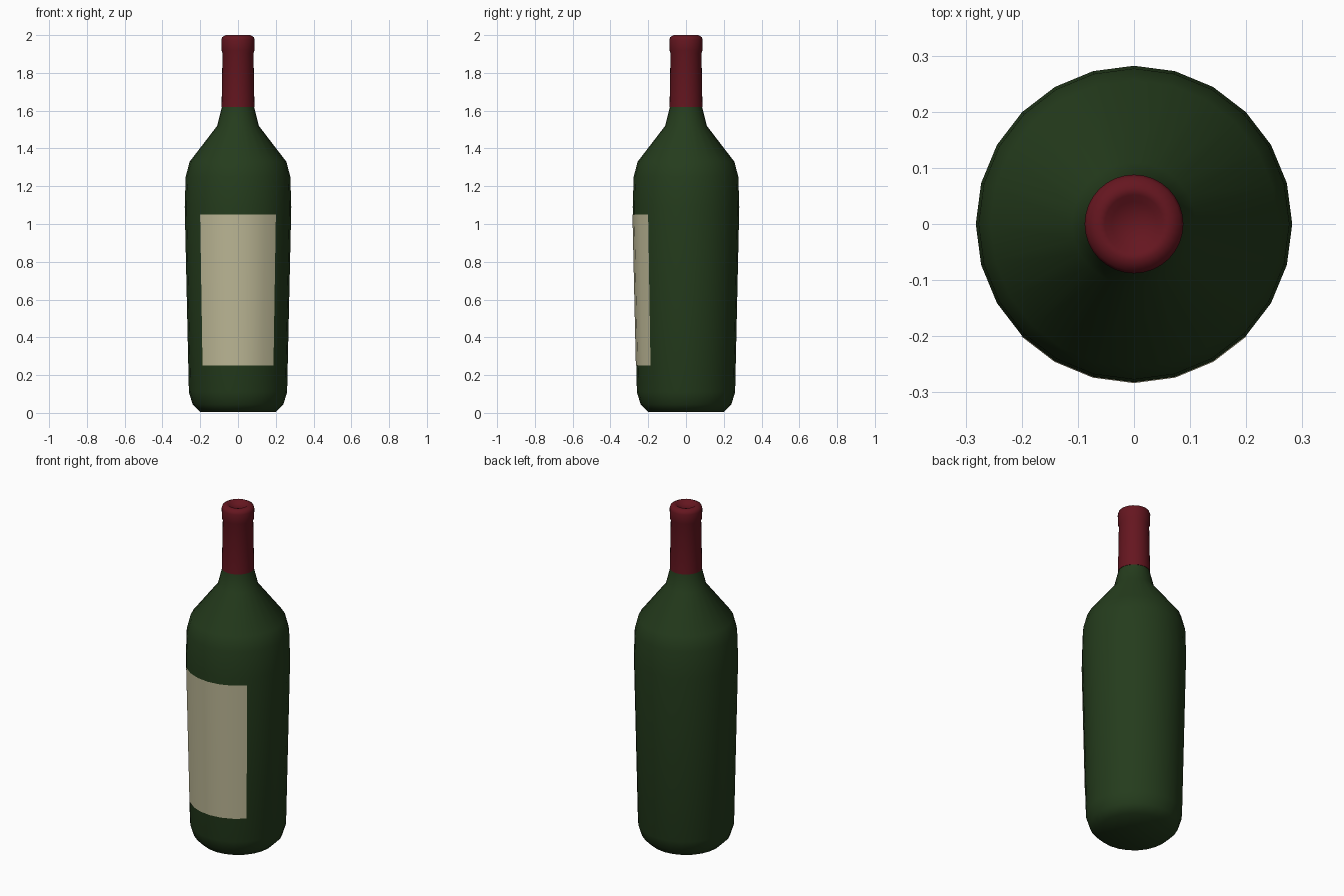
import bpy, bmesh, math

if "Cube" in bpy.data.objects:
    bpy.data.objects.remove(bpy.data.objects["Cube"])

SEG = 24


def material(name, color):
    m = bpy.data.materials.new(name)
    m.diffuse_color = (*color, 1)
    m.use_nodes = True
    m.node_tree.nodes["Principled BSDF"].inputs["Base Color"].default_value = m.diffuse_color
    return m


def revolve(name, profile, mat, start=0.0, sweep=360.0, steps=SEG, angle=40):
    """Spin an (r, z) profile around z; r = 0 ends become poles."""
    bm = bmesh.new()
    full = sweep >= 360
    rows = []
    for r, z in profile:
        if r == 0:
            rows.append([bm.verts.new((0, 0, z))])
            continue
        row = []
        for i in range(steps if full else steps + 1):
            a = math.radians(start + sweep * i / steps)
            row.append(bm.verts.new((r * math.cos(a), r * math.sin(a), z)))
        rows.append(row)
    for lo, hi in zip(rows, rows[1:]):
        for i in range(steps):
            j = (i + 1) % steps if full else i + 1
            if len(lo) == 1:
                bm.faces.new((lo[0], hi[j], hi[i]))
            elif len(hi) == 1:
                bm.faces.new((lo[i], lo[j], hi[0]))
            else:
                bm.faces.new((lo[i], lo[j], hi[j], hi[i]))
    mesh = bpy.data.meshes.new(name)
    bm.to_mesh(mesh)
    bm.free()
    ob = bpy.data.objects.new(name, mesh)
    bpy.context.collection.objects.link(ob)
    mesh.materials.append(mat)
    bpy.ops.object.select_all(action='DESELECT')
    ob.select_set(True)
    bpy.context.view_layer.objects.active = ob
    bpy.ops.object.shade_smooth_by_angle(angle=math.radians(angle))
    return ob


glass = material("green_glass", (0.018, 0.045, 0.012))
foil = material("red_foil", (0.13, 0.008, 0.014))
paper = material("label_paper", (0.50, 0.47, 0.30))

# Glass body, tucked slightly into the foil at the neck
revolve("bottle_body", [
    (0, 0.005), (0.20, 0.005), (0.24, 0.045), (0.26, 0.11), (0.282, 1.09),
    (0.277, 1.25), (0.256, 1.33), (0.11, 1.52), (0.085, 1.62), (0.082, 1.66),
], glass, angle=60)

# Foil sleeve with rolled lip and shallow dished top
revolve("neck_foil", [
    (0.083, 1.62), (0.087, 1.62), (0.082, 1.905), (0.087, 1.92), (0.088, 1.975),
    (0.083, 1.99), (0.065, 2.0), (0.052, 1.998), (0.04, 1.985), (0, 1.98),
], foil, steps=32, angle=60)

# Paper label covering the front quarter of the body
revolve("front_label", [(0.2655, 0.25), (0.2835, 1.05)], paper,
        start=-135, sweep=90, steps=6)
